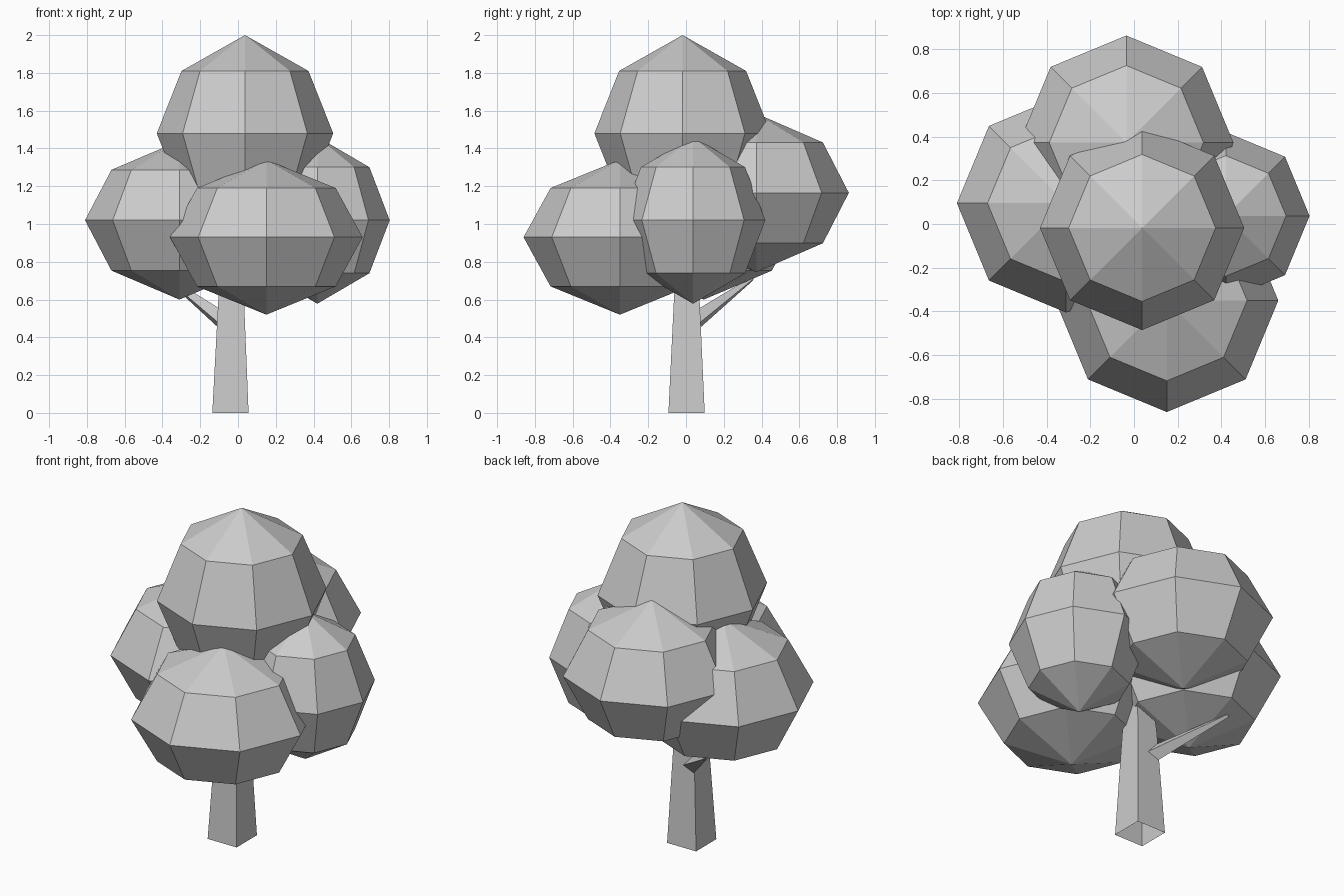
import bpy, bmesh
from math import cos, sin, pi
from mathutils import Vector

if "Cube" in bpy.data.objects:
    bpy.data.objects.remove(bpy.data.objects["Cube"])


def make_object(name, bm):
    bmesh.ops.recalc_face_normals(bm, faces=bm.faces)
    mesh = bpy.data.meshes.new(name)
    bm.to_mesh(mesh)
    bm.free()
    obj = bpy.data.objects.new(name, mesh)
    bpy.context.collection.objects.link(obj)
    return obj


def foliage(name, center, radius, height):
    """Eight-sided faceted ball: pole, three rings, pole."""
    bm = bmesh.new()
    c = Vector(center)
    rings = []
    for r, z in ((0.72, -0.635), (1, 0), (0.72, 0.635)):
        rings.append([bm.verts.new(c + Vector((radius * r * cos(i * pi / 4),
                                               radius * r * sin(i * pi / 4),
                                               height * z))) for i in range(8)])
    bottom = bm.verts.new(c - Vector((0, 0, height)))
    top = bm.verts.new(c + Vector((0, 0, height)))
    for i in range(8):
        j = (i + 1) % 8
        bm.faces.new((bottom, rings[0][j], rings[0][i]))
        bm.faces.new((top, rings[2][i], rings[2][j]))
        for a, b in zip(rings, rings[1:]):
            bm.faces.new((a[i], a[j], b[j], b[i]))
    return make_object(name, bm)


def limb(name, sections, side, up):
    """Open square tube through (centre, half width) sections."""
    bm = bmesh.new()
    rings = [[bm.verts.new(Vector(p) + h * (side * sx + up * sy))
              for sx, sy in ((-1, -1), (1, -1), (1, 1), (-1, 1))]
             for p, h in sections]
    for a, b in zip(rings, rings[1:]):
        for i in range(4):
            j = (i + 1) % 4
            bm.faces.new((a[i], a[j], b[j], b[i]))
    return make_object(name, bm)


# Leaf clumps
foliage("top_foliage", (0.037, -0.018, 1.48), 0.467, 0.52)
foliage("front_foliage", (0.15, -0.35, 0.93), 0.51, 0.41)
foliage("left_foliage", (-0.31, 0.095, 1.02), 0.50, 0.42)
foliage("right_foliage", (0.42, 0.037, 1.02), 0.383, 0.442)
foliage("back_foliage", (-0.035, 0.372, 1.165), 0.49, 0.42)

# Tapered square trunk, open at the ground
limb("trunk", [((-0.04, 0.003, 0), 0.096), ((-0.036, 0.004, 0.62), 0.067),
               ((-0.02, 0, 1.15), 0.04)], Vector((1, 0, 0)), Vector((0, 1, 0)))

# Branch reaching back and left into the leaves
start, end = Vector((-0.07, 0.04, 0.48)), Vector((-0.37, 0.35, 0.71))
axis = (end - start).normalized()
side = axis.cross(Vector((0, 0, 1))).normalized()
up = side.cross(axis)
limb("branch", [(start, 0.036), (end, 0.008)],
     (side + up) / 2 ** 0.5, (up - side) / 2 ** 0.5)
